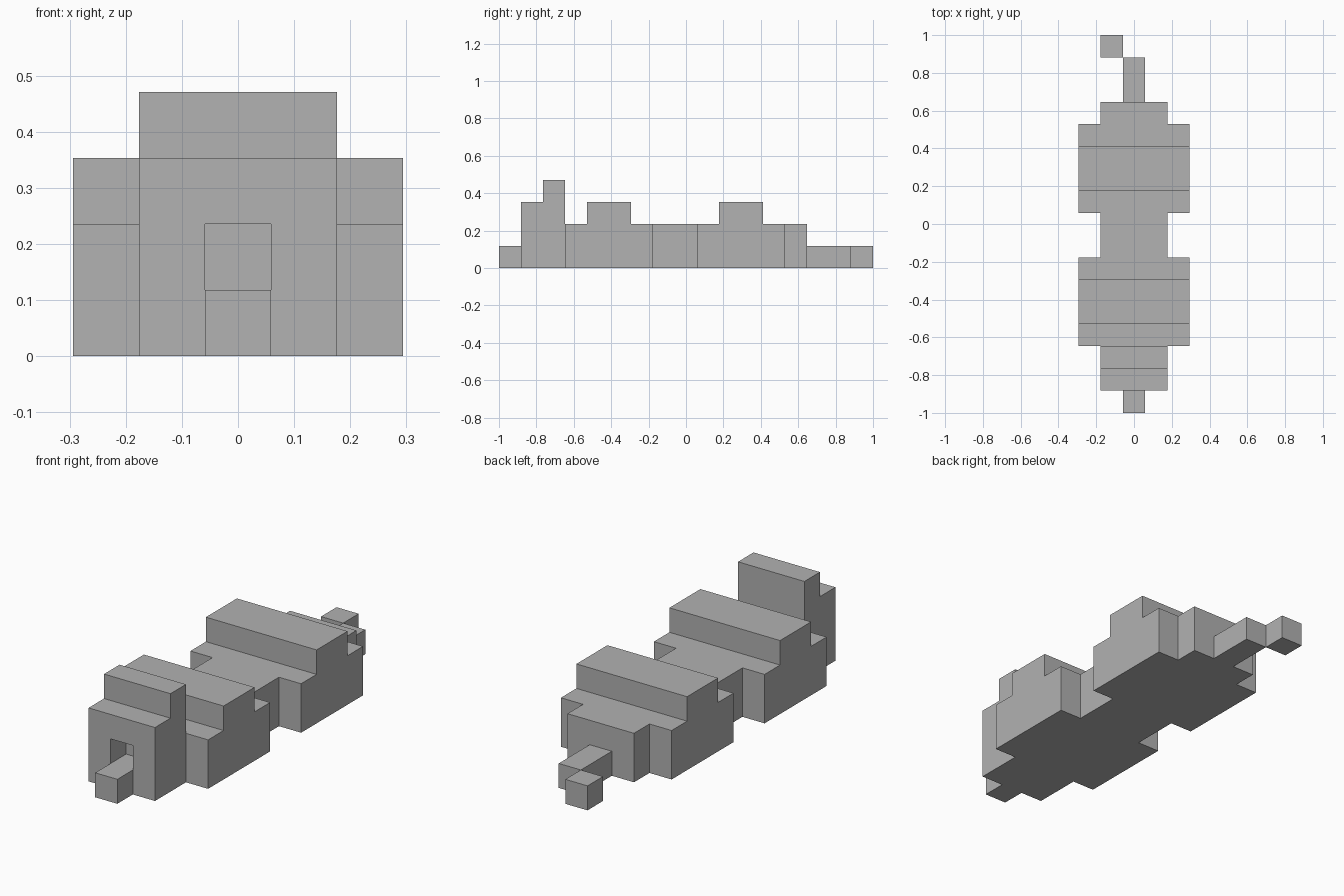
import bpy
import bmesh

cube = bpy.data.objects.get("Cube")
if cube:
    bpy.data.objects.remove(cube, do_unlink=True)

U = 2 / 17  # one block; the model is 17 blocks long

grey = bpy.data.materials.new("plain grey")
grey.use_nodes = True
colour = (0.445, 0.445, 0.445, 1)
grey.diffuse_color = colour
grey.node_tree.nodes["Principled BSDF"].inputs["Base Color"].default_value = colour


def extrude_profile(name, outline, x0, x1):
    """Extrude a side outline of (y, z) blocks from x0 to x1; y counts from the front."""
    bm = bmesh.new()
    verts = [bm.verts.new((x0 * U, y * U - 1, z * U)) for y, z in outline]
    face = bm.faces.new(verts)
    grown = bmesh.ops.extrude_face_region(bm, geom=[face])["geom"]
    moved = [g for g in grown if isinstance(g, bmesh.types.BMVert)]
    bmesh.ops.translate(bm, verts=moved, vec=((x1 - x0) * U, 0, 0))
    bmesh.ops.recalc_face_normals(bm, faces=bm.faces)
    mesh = bpy.data.meshes.new(name)
    bm.to_mesh(mesh)
    bm.free()
    mesh.materials.append(grey)
    obj = bpy.data.objects.new(name, mesh)
    bpy.context.collection.objects.link(obj)
    return obj


def block(name, y0, y1, z0, z1, x0, x1):
    return extrude_profile(name, [(y0, z0), (y1, z0), (y1, z1), (y0, z1)], x0, x1)


# Head with a raised crest along its back edge
head = extrude_profile("head", [(1, 0), (3, 0), (3, 4), (2, 4), (2, 3), (1, 3)], -1.5, 1.5)

# Open mouth cut into the face
cutter = block("mouth_cutter", 0.5, 2, 1, 2, -0.5, 0.5)
cutter.hide_render = True
mouth = head.modifiers.new("mouth", "BOOLEAN")
mouth.operation = "DIFFERENCE"
mouth.solver = "EXACT"
mouth.object = cutter
bpy.context.view_layer.objects.active = head
bpy.ops.object.modifier_apply(modifier=mouth.name)
bpy.data.objects.remove(cutter, do_unlink=True)

# Tongue-like lower jaw
block("jaw", 0, 1, 0, 1, -0.5, 0.5)

# Two identical humped body sections
for name, y in (("front_body", 3), ("rear_body", 9)):
    hump = [(0, 0), (4, 0), (4, 2), (3, 2), (3, 3), (1, 3), (1, 2), (0, 2)]
    extrude_profile(name, [(y + dy, z) for dy, z in hump], -2.5, 2.5)

# Narrow waist and rump
block("waist", 7, 9, 0, 2, -1.5, 1.5)
block("rump", 13, 14, 0, 2, -1.5, 1.5)

# Tail with its tip stepped to one side
block("tail", 14, 16, 0, 1, -0.5, 0.5)
block("tail_tip", 16, 17, 0, 1, -1.5, -0.5)
